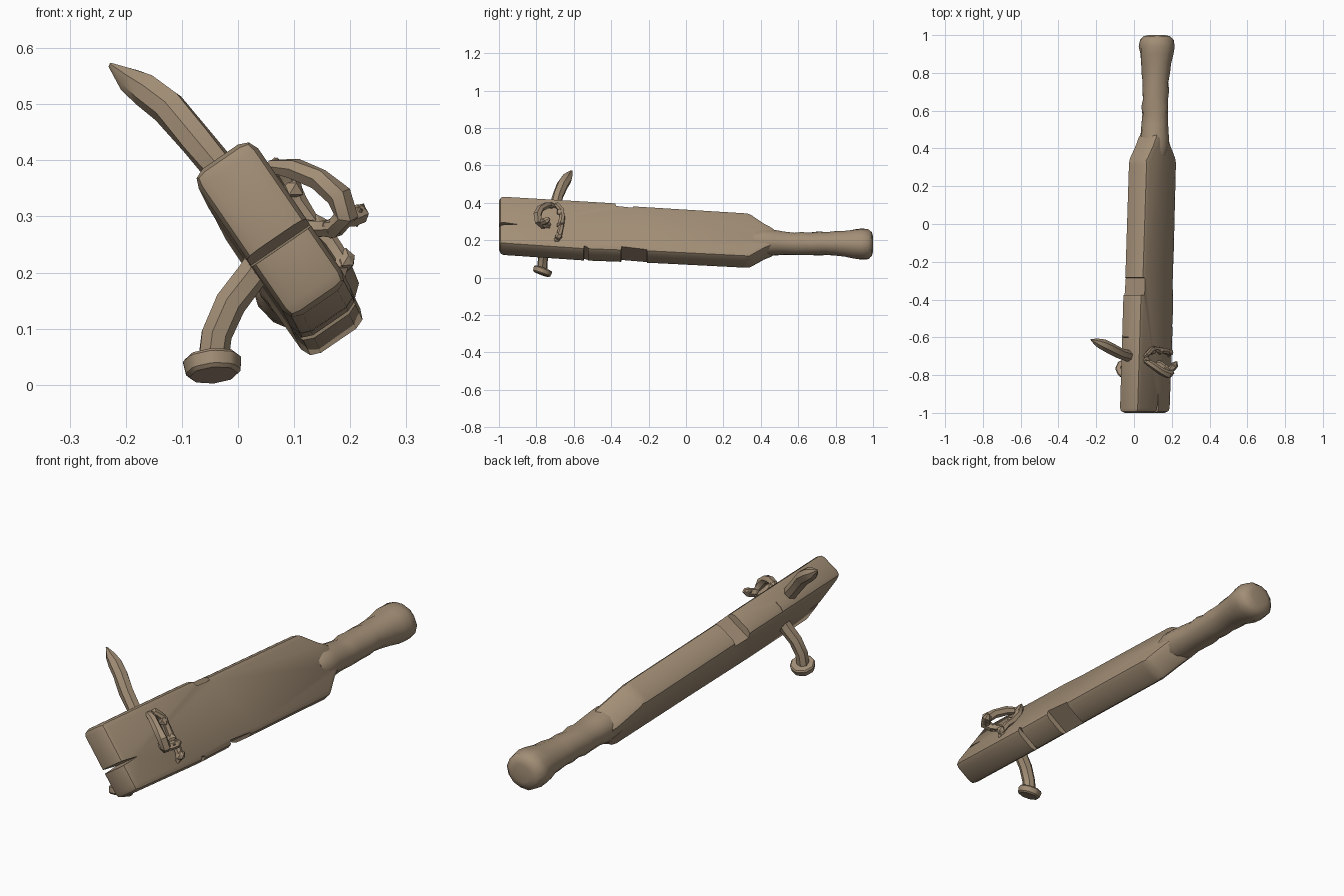
import bpy, bmesh, math, random
from mathutils import Vector, Matrix

random.seed(4)
wood = bpy.data.materials.new("brown_wood")
wood.diffuse_color = (0.36, 0.27, 0.18, 1)


def finish(bm, name, angle=30):
    bmesh.ops.recalc_face_normals(bm, faces=bm.faces[:])
    me = bpy.data.meshes.new(name)
    bm.to_mesh(me)
    bm.free()
    me.materials.append(wood)
    ob = bpy.data.objects.new(name, me)
    bpy.context.collection.objects.link(ob)
    smooth(ob, angle)
    return ob


def smooth(ob, angle):
    bpy.ops.object.select_all(action='DESELECT')
    ob.select_set(True)
    bpy.context.view_layer.objects.active = ob
    if angle:
        bpy.ops.object.shade_smooth_by_angle(angle=math.radians(angle))


def board_point(s, u, v):
    """Tilted board frame: s along the length, u across the width, v through the thickness."""
    return (Vector((0.088, 0, 0.217)) + s * Vector((0.03, 1, -0.059))
            + u * Vector((-0.565, 0, 0.825)) + v * Vector((0.825, 0, 0.565)))


def prism(name, outline, v0, v1, angle=0):
    bm = bmesh.new()
    lo, hi = [[bm.verts.new(board_point(s, u, v)) for s, u in outline] for v in (v0, v1)]
    bm.faces.new(lo)
    bm.faces.new(hi[::-1])
    n = len(outline)
    for i in range(n):
        j = (i + 1) % n
        bm.faces.new((lo[i], lo[j], hi[j], hi[i]))
    return finish(bm, name, angle)


def tube(name, path, sides=6, jitter=0.0, flat=(1, 1), angle=30):
    """Loft rings along a path of (x, y, z, radius)."""
    bm = bmesh.new()
    pts = [Vector(p[:3]) for p in path]
    side, rings = Vector((1, 0.01, 0.02)), []
    for i, p in enumerate(pts):
        t = (pts[min(i + 1, len(pts) - 1)] - pts[max(i - 1, 0)]).normalized()
        side = (side - t * side.dot(t)).normalized()
        up = t.cross(side)
        ring = []
        for k in range(sides):
            a = 2 * math.pi * k / sides
            r = path[i][3] + random.uniform(-jitter, jitter)
            ring.append(bm.verts.new(p + side * math.cos(a) * r * flat[0] + up * math.sin(a) * r * flat[1]))
        rings.append(ring)
    for a, b in zip(rings, rings[1:]):
        for k in range(sides):
            j = (k + 1) % sides
            bm.faces.new((a[k], a[j], b[j], b[k]))
    bm.faces.new(rings[0][::-1])
    bm.faces.new(rings[-1])
    return finish(bm, name, angle)


def lump(name, pos, r):
    bm = bmesh.new()
    bmesh.ops.create_icosphere(bm, subdivisions=1, radius=r)
    for v in bm.verts:
        v.co = v.co * random.uniform(0.75, 1.15) + Vector(pos)
    return finish(bm, name, 25)


# Board: plank outline tapering into the handle, with worn edges
board = prism("board", [(-1, 0.16), (-0.40, 0.16), (-0.27, 0.147), (0.34, 0.145), (0.42, 0.085), (0.48, 0.052),
                        (0.48, -0.052), (0.42, -0.085), (0.34, -0.145), (-0.17, -0.15), (-0.55, -0.16),
                        (-1, -0.155)], -0.064, 0.064)
bev = board.modifiers.new("worn_edges", 'BEVEL')
bev.width, bev.segments, bev.angle_limit = 0.026, 2, math.radians(30)
bpy.ops.object.modifier_apply(modifier=bev.name)

# Split in the tip and chips along both edges: (outline, v from, v to)
cuts = [
    ([(-1.1, -0.046), (-0.90, -0.026), (-1.1, -0.006)], -0.2, 0.2),
    ([(-0.385, 0.3), (-0.375, 0.130), (-0.285, 0.127), (-0.262, 0.3)], -0.2, 0.2),
    ([(-0.36, -0.3), (-0.345, -0.130), (-0.21, -0.137), (-0.165, -0.3)], -0.2, 0.2),
    ([(-0.565, -0.3), (-0.545, -0.138), (-0.525, -0.145), (-0.52, -0.3)], -0.2, 0.2),
    ([(-0.62, 0.3), (-0.60, 0.145), (-0.585, 0.3)], -0.2, -0.01),
]
for outline, v0, v1 in cuts:
    cutter = prism("chip_cutter", outline, v0, v1)
    cutter.hide_render = True
    smooth(board, 0)
    cut = board.modifiers.new("chip", 'BOOLEAN')
    cut.operation, cut.solver, cut.object = 'DIFFERENCE', 'EXACT', cutter
    bpy.ops.object.modifier_apply(modifier=cut.name)
    bpy.data.objects.remove(cutter)
smooth(board, 30)

# Whittled handle with a knob end
tube("handle", [(0.108, 0.36, 0.192, 0.060), (0.108, 0.41, 0.191, 0.072), (0.109, 0.46, 0.188, 0.071),
                (0.110, 0.52, 0.184, 0.066), (0.112, 0.58, 0.181, 0.063), (0.112, 0.62, 0.182, 0.066),
                (0.113, 0.66, 0.182, 0.063), (0.113, 0.71, 0.183, 0.067), (0.114, 0.75, 0.183, 0.064),
                (0.115, 0.80, 0.182, 0.069), (0.117, 0.85, 0.181, 0.072), (0.119, 0.90, 0.180, 0.082),
                (0.120, 0.94, 0.179, 0.087), (0.120, 0.975, 0.179, 0.083), (0.120, 0.994, 0.179, 0.066),
                (0.120, 1.0, 0.179, 0.04)],
     sides=14, jitter=0.0025, flat=(1.07, 0.97), angle=40)

# Bent nail driven through the board, with its flat head
tube("nail_shaft", [(-0.047, -0.768, 0.03, 0.027), (-0.040, -0.765, 0.09, 0.028), (-0.015, -0.757, 0.145, 0.029),
                    (0.025, -0.747, 0.195, 0.029), (0.055, -0.73, 0.26, 0.028), (-0.025, -0.70, 0.375, 0.030),
                    (-0.075, -0.685, 0.435, 0.031), (-0.125, -0.66, 0.495, 0.032), (-0.165, -0.64, 0.525, 0.031),
                    (-0.195, -0.628, 0.545, 0.022), (-0.228, -0.612, 0.571, 0.003)], sides=7, jitter=0.002)
bm = bmesh.new()
bmesh.ops.create_cone(bm, cap_ends=True, segments=8, radius1=0.050, radius2=0.055, depth=0.034)
bmesh.ops.bevel(bm, geom=bm.edges[:], offset=0.006, segments=1, affect='EDGES')
bmesh.ops.transform(bm, verts=bm.verts[:], matrix=Matrix.Translation((-0.045, -0.768, 0.033))
                    @ Matrix.Rotation(math.radians(-20), 4, 'X') @ Matrix.Rotation(math.radians(-5), 4, 'Y'))
finish(bm, "nail_head", 25)

# Gnarled wire: an outer loop standing off the face and a strand lying along it
tube("wire_loop", [(0.035, -0.72, 0.36, 0.014), (0.062, -0.725, 0.388, 0.015), (0.10, -0.75, 0.385, 0.018),
                   (0.145, -0.78, 0.368, 0.021), (0.178, -0.795, 0.335, 0.023), (0.190, -0.79, 0.302, 0.022),
                   (0.172, -0.765, 0.281, 0.018), (0.14, -0.74, 0.278, 0.016), (0.10, -0.73, 0.285, 0.014)],
     jitter=0.003)
tube("wire_spur", [(0.18, -0.785, 0.295, 0.016), (0.20, -0.765, 0.298, 0.017), (0.217, -0.745, 0.305, 0.018),
                   (0.222, -0.73, 0.315, 0.008)], jitter=0.003)
tube("wire_strand", [(0.045, -0.715, 0.37, 0.013), (0.070, -0.69, 0.388, 0.015), (0.092, -0.668, 0.362, 0.016),
                     (0.108, -0.662, 0.325, 0.014), (0.135, -0.668, 0.285, 0.016), (0.165, -0.672, 0.255, 0.014),
                     (0.185, -0.68, 0.225, 0.016), (0.180, -0.688, 0.20, 0.012), (0.145, -0.69, 0.19, 0.010)],
     jitter=0.003)
knots = [(0.065, -0.72, 0.385, 0.020), (0.098, -0.67, 0.35, 0.022), (0.14, -0.672, 0.282, 0.021),
         (0.192, -0.682, 0.222, 0.021), (0.178, -0.69, 0.200, 0.018), (0.212, -0.75, 0.303, 0.021),
         (0.165, -0.762, 0.280, 0.021)]
for x, y, z, r in knots:
    lump("wire_knot", (x, y, z), r)
